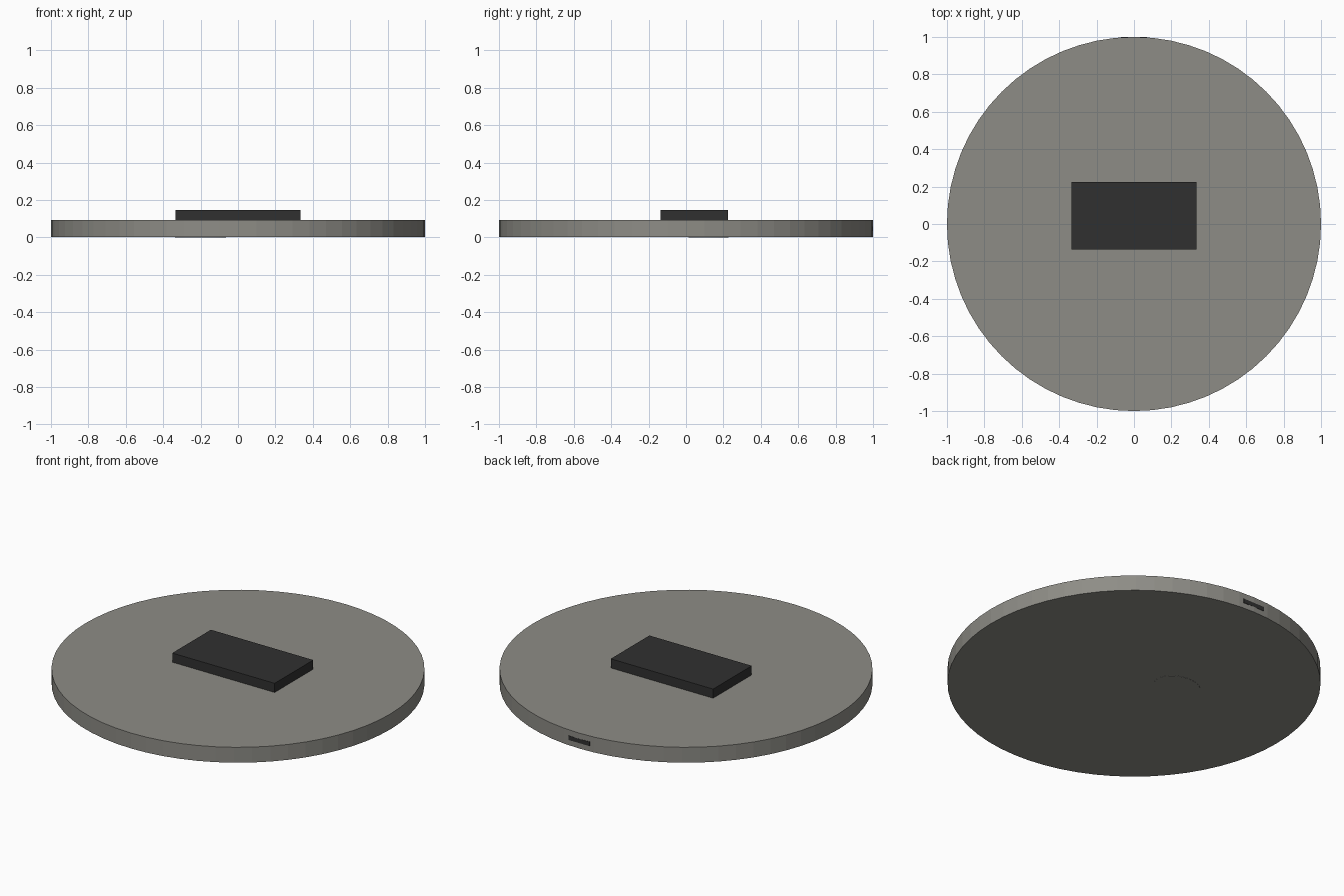
import bpy

if "Cube" in bpy.data.objects:
    bpy.data.objects.remove(bpy.data.objects["Cube"])


def material(name, rgb):
    m = bpy.data.materials.new(name)
    m.diffuse_color = (*rgb, 1)
    m.use_nodes = True
    m.node_tree.nodes["Principled BSDF"].inputs["Base Color"].default_value = m.diffuse_color
    return m


GREY = material("warm_grey", (0.27, 0.265, 0.24))
DARK = material("dark", (0.03, 0.03, 0.03))


def finish(name, mat):
    ob = bpy.context.object
    ob.name = name
    ob.data.materials.append(mat)
    return ob


def block(name, lo, hi, mat):
    centre = [(a + b) / 2 for a, b in zip(lo, hi)]
    bpy.ops.mesh.primitive_cube_add(size=1, location=centre)
    bpy.context.object.scale = [b - a for a, b in zip(lo, hi)]
    return finish(name, mat)


def disc(name, rx, ry, x, y, z0, z1, sides, mat):
    bpy.ops.mesh.primitive_cylinder_add(vertices=sides, radius=1, depth=1,
                                        location=(x, y, (z0 + z1) / 2))
    bpy.context.object.scale = (rx, ry, z1 - z0)
    return finish(name, mat)


# Flat round base
disc("round_base", 1, 1, 0, 0, 0.001, 0.092, 64, GREY)

# Raised dark block on top
block("top_block", (-0.335, -0.136, 0.09), (0.335, 0.225, 0.146), DARK)

# Slim port set nearly flush in the back rim
block("back_port", (-0.07, 0.96, 0.033), (0.07, 1.0, 0.058), DARK)

# Nearly flush oval pad underneath
disc("underside_pad", 0.136, 0.107, -0.2, 0.12, 0.0, 0.01, 48, GREY)
